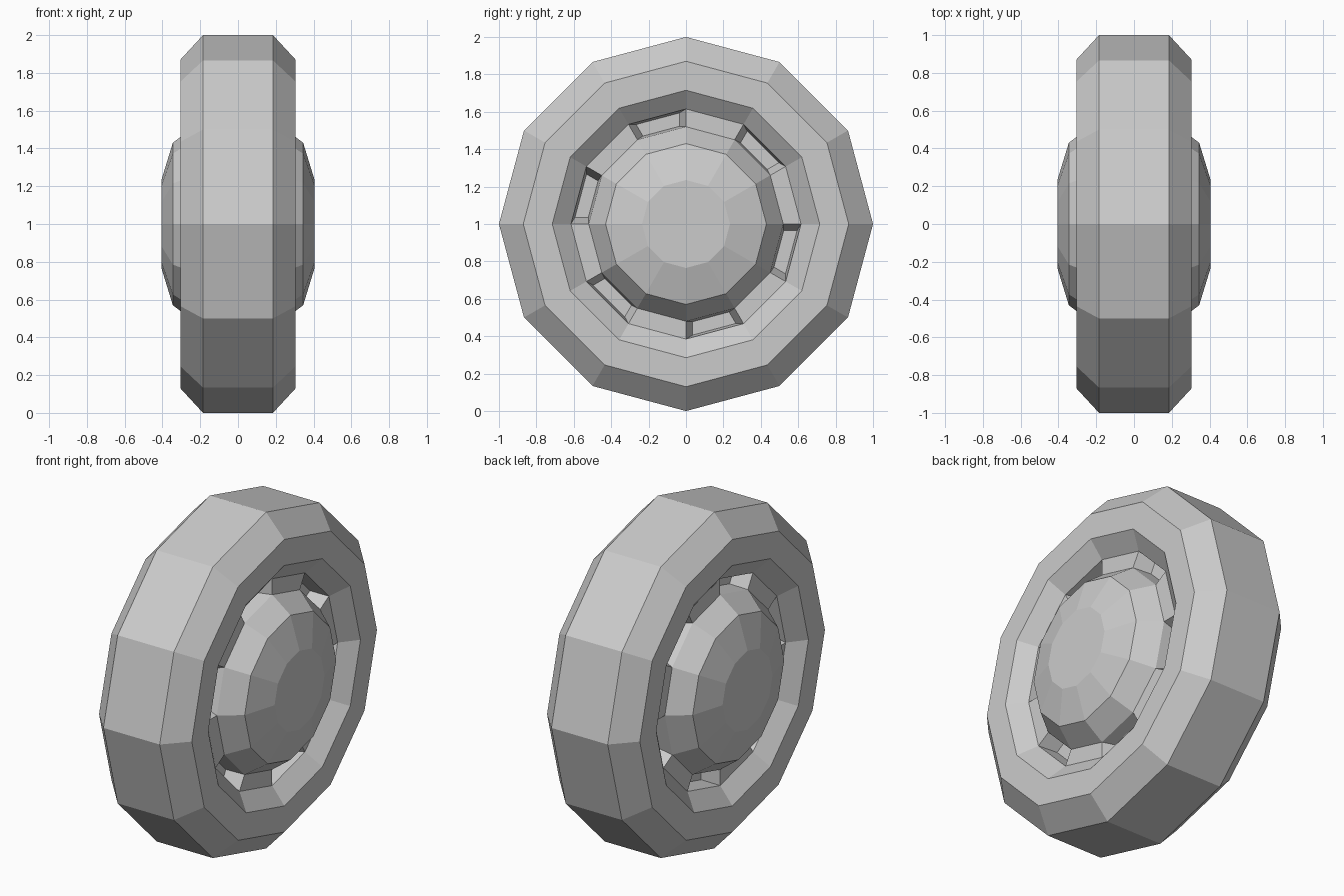
import bpy, bmesh, math
from mathutils import Vector

if "Cube" in bpy.data.objects:
    bpy.data.objects.remove(bpy.data.objects["Cube"])

SIDES = 12
# half profile (x, radius) from the tread centre out to the hub cap
PROFILE = [(0.0, 1.0), (0.185, 1.0), (0.305, 0.87), (0.305, 0.715),
           (0.225, 0.615), (0.225, 0.52), (0.345, 0.43), (0.405, 0.235)]
SLOT_BAND = 4        # profile band holding the recessed slots
SLOT_DEPTH = 0.1
SLOT_TAPER = 0.75

grey = bpy.data.materials.new("plain grey")
grey.diffuse_color = (0.6, 0.6, 0.6, 1)
grey.use_nodes = True
grey.node_tree.nodes["Principled BSDF"].inputs["Base Color"].default_value = grey.diffuse_color


def ring(bm, x, r):
    step = 2 * math.pi / SIDES
    return [bm.verts.new((x, r * math.cos(i * step), 1 + r * math.sin(i * step)))
            for i in range(SIDES)]


def finish(bm, name):
    mesh = bpy.data.meshes.new(name)
    bm.to_mesh(mesh)
    bm.free()
    mesh.materials.append(grey)
    obj = bpy.data.objects.new(name, mesh)
    bpy.context.collection.objects.link(obj)
    # the other half of the wheel
    mirror = obj.modifiers.new("other side", 'MIRROR')
    mirror.use_axis = (True, False, False)
    mirror.use_clip = True


# faceted tyre, rim and domed hub as one lathe
bm = bmesh.new()
rings = [ring(bm, x, r) for x, r in PROFILE]
slots = []
for band, (a, b) in enumerate(zip(rings, rings[1:])):
    for i in range(SIDES):
        j = (i + 1) % SIDES
        face = bm.faces.new((a[i], a[j], b[j], b[i]))
        if band == SLOT_BAND and i % 2 == 1:
            slots.append(face)
bm.faces.new(rings[-1])

# tapered slots pushed into every other rim segment
for face in slots:
    rim = list(face.verts)
    centre = face.calc_center_median()
    floor = [bm.verts.new(centre + (v.co - centre) * SLOT_TAPER
                          - Vector((SLOT_DEPTH, 0, 0))) for v in rim]
    bm.faces.remove(face)
    for i in range(4):
        j = (i + 1) % 4
        bm.faces.new((rim[i], rim[j], floor[j], floor[i]))
    bm.faces.new(floor)
bm.normal_update()
finish(bm, "wheel")
